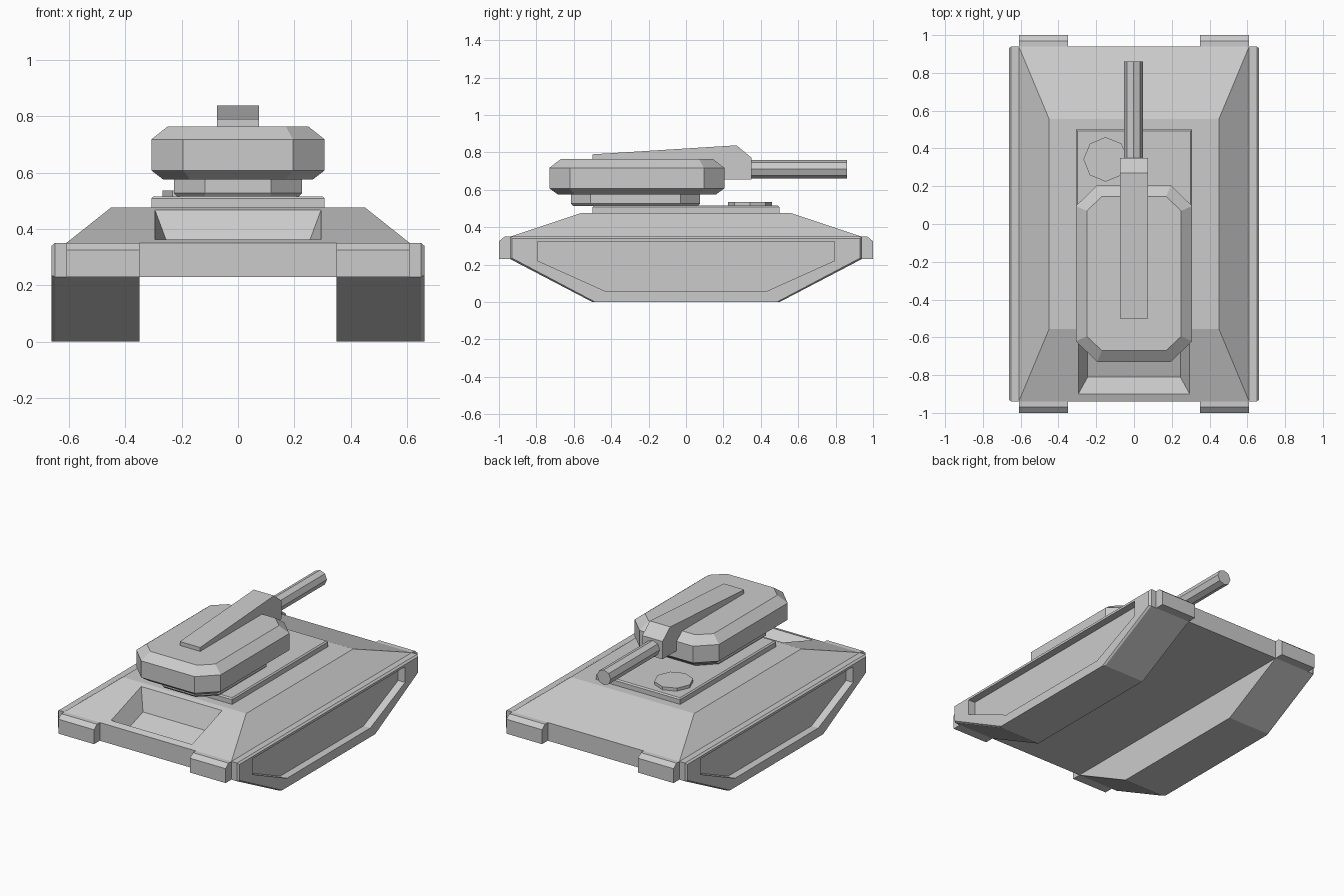
import bpy, bmesh, math
from mathutils import Vector

if "Cube" in bpy.data.objects:
    bpy.data.objects.remove(bpy.data.objects["Cube"])


def loft(name, rings):
    """Closed solid skinned through rings of equal point count."""
    bm = bmesh.new()
    rows = [[bm.verts.new(p) for p in r] for r in rings]
    n = len(rows[0])
    for a, b in zip(rows, rows[1:]):
        for i in range(n):
            j = (i + 1) % n
            bm.faces.new((a[i], a[j], b[j], b[i]))
    bm.faces.new(rows[0][::-1])
    bm.faces.new(rows[-1])
    bmesh.ops.recalc_face_normals(bm, faces=bm.faces)
    me = bpy.data.meshes.new(name)
    bm.to_mesh(me)
    bm.free()
    ob = bpy.data.objects.new(name, me)
    bpy.context.collection.objects.link(ob)
    return ob


def rect(hx, hy, z):
    return [(-hx, -hy, z), (hx, -hy, z), (hx, hy, z), (-hx, hy, z)]


def cut_rect(hx, y0, y1, cx, cy, z):
    """Rectangle with its four corners cut off by cx, cy."""
    return [(-hx + cx, y0, z), (hx - cx, y0, z), (hx, y0 + cy, z), (hx, y1 - cy, z),
            (hx - cx, y1, z), (-hx + cx, y1, z), (-hx, y1 - cy, z), (-hx, y0 + cy, z)]


def across(x, profile):
    return [(x, y, z) for y, z in profile]


def circle(r, n=8):
    return [(r * math.cos(2 * math.pi * i / n), r * math.sin(2 * math.pi * i / n)) for i in range(n)]


# Hull: flat belly, sloped upper deck
hull = loft("hull", [rect(.61, .94, .23), rect(.61, .94, .35), rect(.45, .557, .477)])

# Tapered recess sunk into the front slope
outer = [Vector(p) for p in ((-.295, -.9, .363), (.295, -.9, .363), (.295, -.587, .467), (-.295, -.587, .467))]
inner = [Vector(p) for p in ((-.245, -.81, .277), (.245, -.81, .277), (.245, -.64, .333), (-.245, -.64, .333))]
cutter = loft("recess_cutter", [inner, [o + (o - i) * .3 for o, i in zip(outer, inner)]])
cutter.hide_render = True
mod = hull.modifiers.new("recess", 'BOOLEAN')
mod.operation = 'DIFFERENCE'
mod.solver = 'EXACT'
mod.object = cutter
bpy.context.view_layer.objects.active = hull
bpy.ops.object.modifier_apply(modifier=mod.name)
bpy.data.objects.remove(cutter)


def pod(e, top, mid, b, bot):
    return [(-e, top), (-e, mid), (-b, bot), (b, bot), (e, mid), (e, top)]


# Track pods with recessed side panel, and end fenders
body, rim, panel = pod(.94, .35, .23, .5, 0), pod(.93, .34, .235, .485, 0), pod(.795, .325, .222, .435, .06)
fender = [(.94, .23), (1, .23), (1, .325), (.97, .35), (.94, .35)]
for s, side in ((-1, "left"), (1, "right")):
    loft(f"track_pod_{side}", [across(s * .35, body), across(s * .65, body), across(s * .662, rim),
                               across(s * .662, panel), across(s * .612, panel)])
    for t, end in ((-1, "front"), (1, "back")):
        prof = [(t * y, z) for y, z in fender]
        loft(f"fender_{end}_{side}", [across(s * .35, prof), across(s * .61, prof)])

# Deck plate and hatch
loft("deck_plate", [rect(.308, .5, .475), rect(.308, .5, .508), rect(.3, .492, .516)])
loft("hatch", [[(x - .15, y + .342, z) for x, y in circle(.118)] for z in (.514, .536)])

# Turret neck and turret
loft("turret_neck", [cut_rect(.215, -.605, .065, .1, .1, .515), cut_rect(.228, -.615, .075, .11, .105, .527),
                     cut_rect(.228, -.615, .075, .11, .105, .58)])
loft("turret", [cut_rect(.265, -.685, .16, .095, .09, .575), cut_rect(.308, -.73, .205, .113, .11, .608),
                cut_rect(.308, -.73, .205, .113, .11, .718), cut_rect(.25, -.67, .145, .08, .075, .764)])

# Gun housing running over the turret roof, and barrel
housing = [(-.5, .755), (-.5, .79), (.27, .838), (.35, .772), (.35, .655), (.19, .655), (.13, .755)]
loft("gun_housing", [across(-.074, housing), across(.074, housing)])
loft("barrel", [[(x - .003, y, z + .711) for x, z in circle(.05)] for y in (.34, .86)])
